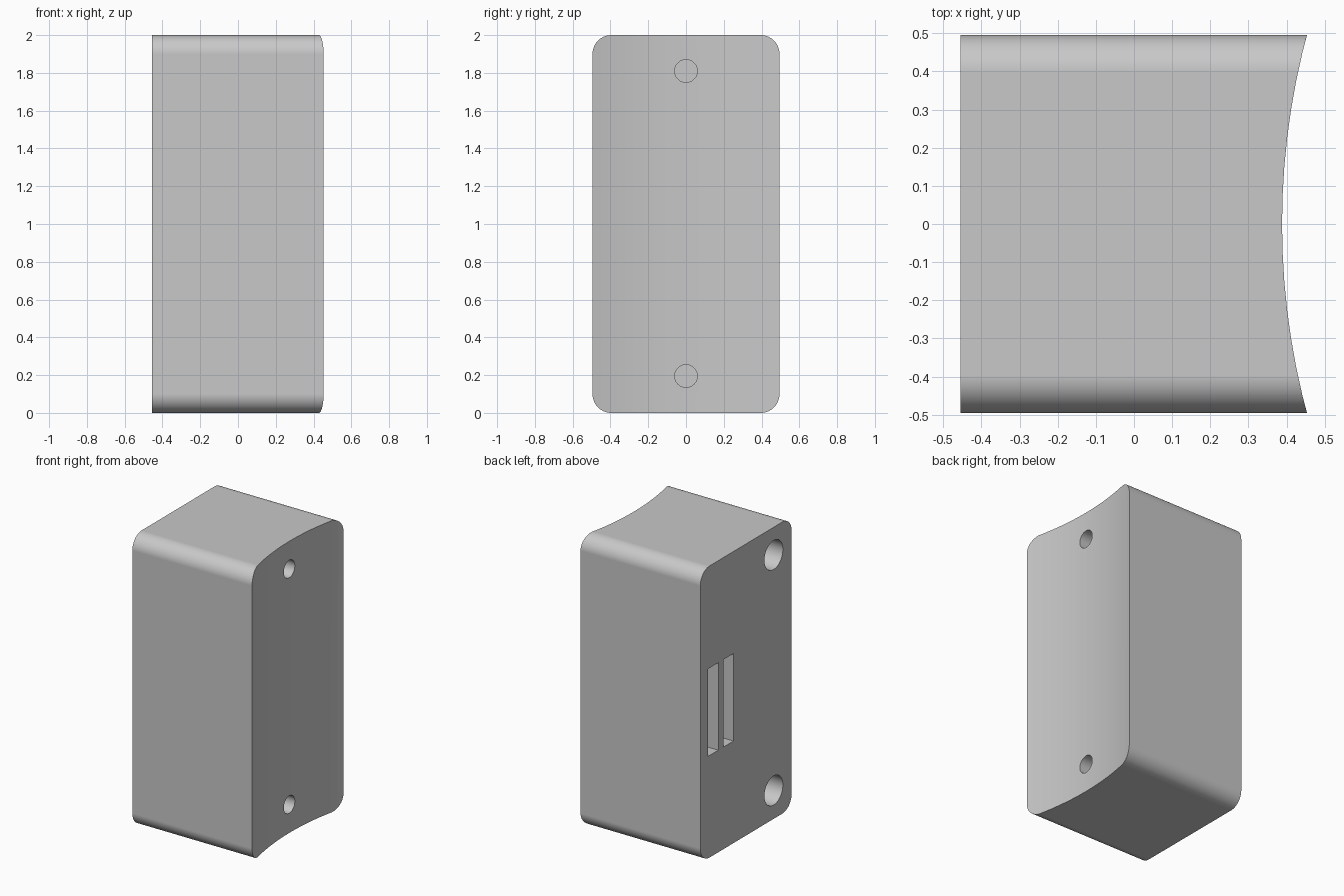
import bpy, bmesh
from math import pi, sin, cos

if "Cube" in bpy.data.objects:
    bpy.data.objects.remove(bpy.data.objects["Cube"])

HALF_X, HALF_Y, HEIGHT = 0.455, 0.495, 2.0
CORNER, STEPS = 0.1, 20

grey = bpy.data.materials.new("plain grey")
grey.use_nodes = True
colour = (0.58, 0.58, 0.58, 1)
grey.diffuse_color = colour
grey.node_tree.nodes["Principled BSDF"].inputs["Base Color"].default_value = colour

# Block: rounded rectangle profile extruded along x
bm = bmesh.new()
profile = []
corners = [(1, 1), (-1, 1), (-1, -1), (1, -1)]
for i, (sy, sz) in enumerate(corners):
    cy = sy * (HALF_Y - CORNER)
    cz = HEIGHT / 2 + sz * (HEIGHT / 2 - CORNER)
    for k in range(STEPS + 1):
        a = (i + k / STEPS) * pi / 2
        profile.append(bm.verts.new((-HALF_X, cy + CORNER * cos(a), cz + CORNER * sin(a))))
face = bm.faces.new(profile)
extruded = bmesh.ops.extrude_face_region(bm, geom=[face])
moved = [v for v in extruded["geom"] if isinstance(v, bmesh.types.BMVert)]
bmesh.ops.translate(bm, verts=moved, vec=(2 * HALF_X, 0, 0))
bmesh.ops.recalc_face_normals(bm, faces=bm.faces)
mesh = bpy.data.meshes.new("block")
bm.to_mesh(mesh)
bm.free()
mesh.materials.append(grey)
block = bpy.data.objects.new("block", mesh)
bpy.context.collection.objects.link(block)


def cut():
    """Subtract the active primitive from the block."""
    cutter = bpy.context.object
    cutter.name = "cutter"
    cutter.hide_render = True
    cutter.data.materials.append(grey)
    bpy.context.view_layer.objects.active = block
    mod = block.modifiers.new("cut", "BOOLEAN")
    mod.operation, mod.solver, mod.object = "DIFFERENCE", "EXACT", cutter
    bpy.ops.object.modifier_apply(modifier=mod.name)
    bpy.data.objects.remove(cutter)


def round_hole(x, y, z, radius, depth):
    bpy.ops.mesh.primitive_cylinder_add(vertices=48, radius=radius, depth=2 * depth,
                                        location=(x, y, z), rotation=(0, pi / 2, 0))
    cut()


# Concave mounting face
CURVE = 1.92
bpy.ops.mesh.primitive_cylinder_add(vertices=160, radius=CURVE, depth=3,
                                    location=(0.388 + CURVE, 0, 1))
cut()

# Blind screw holes: small in the concave face, large in the flat face
for z in (0.195, 1.81):
    round_hole(0.388, 0, z, 0.06, 0.3)
    round_hole(-HALF_X, -0.3, z, 0.1, 0.4)

# Pair of upright slots in the flat face
for y in (0.355, 0.19):
    bpy.ops.mesh.primitive_cube_add(size=1, location=(-HALF_X, y, 1))
    bpy.context.object.scale = (0.6, 0.11, 0.6)
    bpy.context.view_layer.update()
    cut()

# Smooth rounded surfaces, crisp edges, even flats
bpy.ops.object.select_all(action="DESELECT")
block.select_set(True)
bpy.context.view_layer.objects.active = block
bpy.ops.object.shade_smooth_by_angle(angle=pi / 6)
normals = block.modifiers.new("even_normals", "WEIGHTED_NORMAL")
normals.keep_sharp = True
